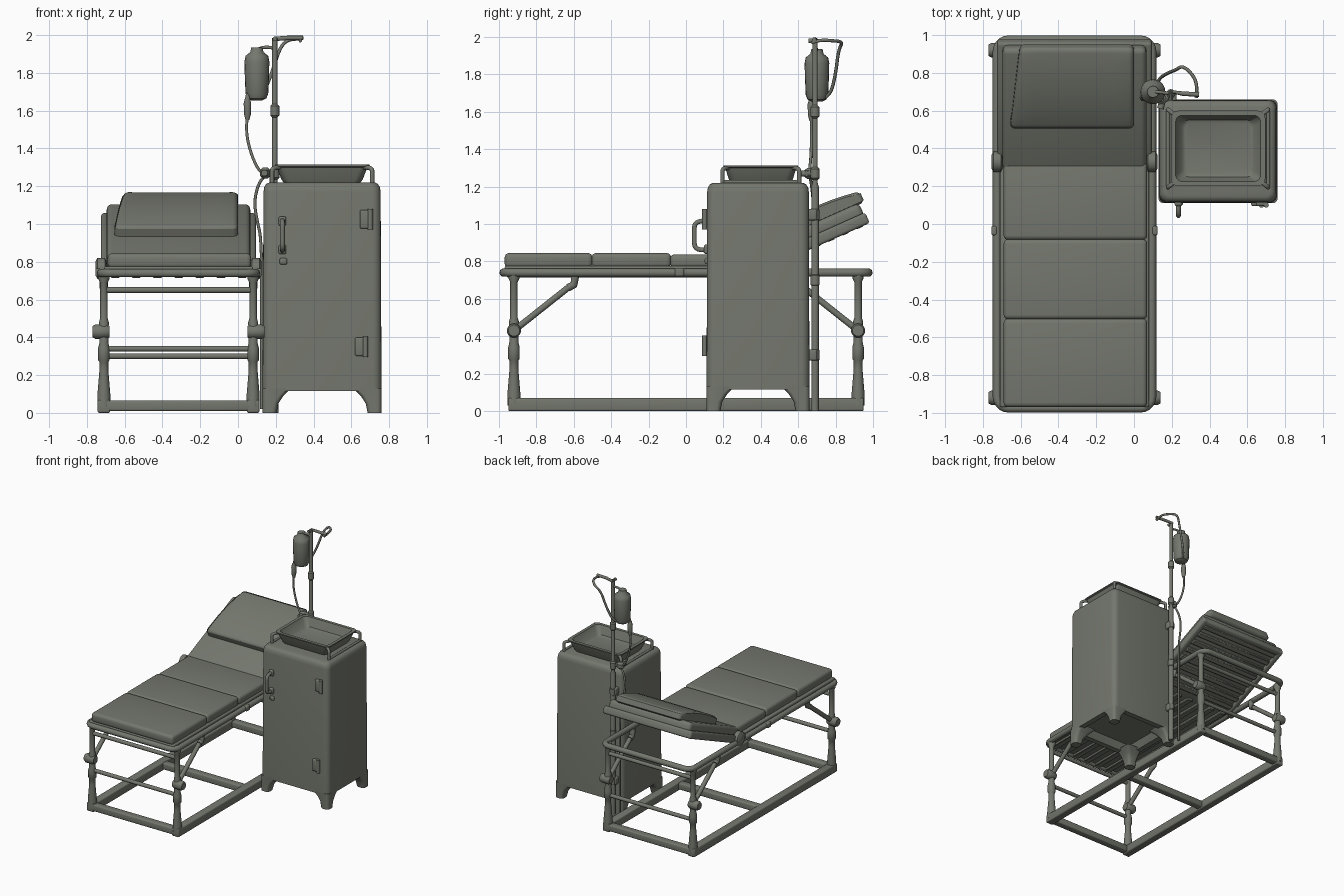
import bpy, bmesh, math
from mathutils import Matrix, Vector

mat = bpy.data.materials.new("olive grey")
mat.diffuse_color = (0.175, 0.185, 0.155, 1)


def finish(name, bm):
    bmesh.ops.remove_doubles(bm, verts=bm.verts, dist=1e-5)
    bmesh.ops.recalc_face_normals(bm, faces=bm.faces)
    me = bpy.data.meshes.new(name)
    bm.to_mesh(me)
    bm.free()
    me.materials.append(mat)
    ob = bpy.data.objects.new(name, me)
    bpy.context.collection.objects.link(ob)
    return ob


def box(name, lo, hi, bevel=0.01, seg=3, matrix=None, warp=None):
    """Bevelled box between two corners, optionally warped and placed by a matrix."""
    lo, hi = Vector(lo), Vector(hi)
    bm = bmesh.new()
    bmesh.ops.create_cube(bm, size=1)
    for v in bm.verts:
        v.co = (lo + hi) / 2 + Vector(a * b for a, b in zip(v.co, hi - lo))
    if warp:
        bmesh.ops.subdivide_edges(bm, edges=bm.edges[:], cuts=5, use_grid_fill=True)
        for v in bm.verts:
            v.co = warp(v.co)
    if bevel:
        edges = [e for e in bm.edges if e.calc_face_angle(0) > 1.0]
        bmesh.ops.bevel(bm, geom=edges, offset=bevel, segments=seg, profile=0.5, affect='EDGES')
    if matrix:
        bm.transform(matrix)
    return finish(name, bm)


def ring(cx, cy, hx, hy, r, n=5):
    pts = []
    for i, (sx, sy) in enumerate([(1, 1), (-1, 1), (-1, -1), (1, -1)]):
        for k in range(n + 1):
            a = math.pi / 2 * (i + k / n)
            pts.append((cx + sx * (hx - r) + r * math.cos(a), cy + sy * (hy - r) + r * math.sin(a)))
    return pts


def loft(name, loops, matrix=None):
    """Skin rounded-rectangle loops (cx, cy, half x, half y, radius, z)."""
    bm = bmesh.new()
    rows = [[bm.verts.new((x, y, l[5])) for x, y in ring(*l[:5])] for l in loops]
    for a, b in zip(rows, rows[1:]):
        for i in range(len(a)):
            j = (i + 1) % len(a)
            bm.faces.new((a[i], a[j], b[j], b[i]))
    bm.faces.new(rows[0][::-1])
    bm.faces.new(rows[-1])
    if matrix:
        bm.transform(matrix)
    return finish(name, bm)


def lathe(name, x, y, prof, matrix=None):
    return loft(name, [(x, y, r, r, r, z) for r, z in prof], matrix)


def tube(name, pts, r, smooth=False, cyclic=False):
    cu = bpy.data.curves.new(name, 'CURVE')
    cu.dimensions = '3D'
    cu.bevel_depth, cu.bevel_resolution, cu.use_fill_caps = r, 3, True
    sp = cu.splines.new('NURBS' if smooth else 'POLY')
    sp.points.add(len(pts) - 1)
    for p, c in zip(sp.points, pts):
        p.co = (*c, 1)
    if smooth:
        sp.order_u, sp.use_endpoint_u, sp.resolution_u = 3, True, 6
    sp.use_cyclic_u = cyclic
    cu.materials.append(mat)
    ob = bpy.data.objects.new(name, cu)
    bpy.context.collection.objects.link(ob)


CX, LX, RX = -0.315, -0.71, 0.08      # bed centre and leg columns

# bed frame: top rail loop, floor frame with cross bar
tube("top_rail", [(x, y, 0.74) for x, y in ring(CX, 0, 0.41, 0.975, 0.06)], 0.023, cyclic=True)
for x in (LX, RX):
    box("floor_side_rail", (x - 0.033, -0.95, 0), (x + 0.033, 0.95, 0.07))
for y in (-0.92, 0, 0.92):
    box("floor_cross_rail", (LX, y - 0.03, 0.01), (RX, y + 0.03, 0.065))

# legs, sleeves, pivot knobs, braces
for x, out in ((LX, -1), (RX, 1)):
    for s in (-1, 1):
        y = 0.92 * s
        lathe("leg", x, y, [(0.035, 0.03), (0.034, 0.1), (0.024, 0.22), (0.024, 0.27), (0.031, 0.28),
                            (0.031, 0.34), (0.024, 0.37), (0.026, 0.48), (0.02, 0.5), (0.02, 0.69),
                            (0.03, 0.71), (0.03, 0.74)])
        turn = Matrix.Translation((x, y, 0.43)) @ Matrix.Rotation(out * math.pi / 2, 4, 'Y')
        lathe("leg_knob", 0, 0, [(0.03, -0.03), (0.038, -0.015), (0.038, 0.045), (0.03, 0.06)], turn)
        top = (x, s * 0.63, 0.66)
        tube("brace", [(x, y, 0.43), top], 0.018)
        tube("brace_bracket", [top, (x, s * 0.6, 0.675), (x, s * 0.59, 0.73)], 0.022)
    # backrest hinge and side stud
    lathe("backrest_hinge", 0, 0, [(0.035, -0.03), (0.055, -0.02), (0.055, 0.02), (0.035, 0.03)],
          Matrix.Translation((x + out * 0.015, 0.33, 0.765)) @ Matrix.Rotation(math.pi / 2, 4, 'Y'))
    box("side_stud", (x + out * 0.03 - 0.015, -0.06, 0.72), (x + out * 0.03 + 0.015, -0.01, 0.765))
for y, zs in ((-0.92, (0.65, 0.34)), (0.92, (0.65, 0.30))):
    for z in zs:
        tube("end_bar", [(LX, y, z), (RX, y, z)], 0.016)

# seat board, slats below and cushions
box("seat_board", (-0.71, -0.97, 0.735), (0.08, 0.33, 0.775))
for i in range(7):
    x = -0.65 + i * 0.112
    box("seat_slat", (x - 0.025, -0.96, 0.715), (x + 0.025, 0.32, 0.74), 0.005, 1)
for y0, y1, z in ((-0.97, -0.5, 0.845), (-0.505, -0.08, 0.845), (-0.085, 0.33, 0.838)):
    box("seat_cushion", (-0.69, y0, 0.765), (0.07, y1, z), 0.025, 4)

# raised backrest built flat, then tilted about the hinge
tilt = Matrix.Translation((CX, 0.33, 0.75)) @ Matrix.Rotation(math.radians(24), 4, 'X')
box("backrest_board", (-0.41, -0.02, -0.012), (0.41, 0.7, 0.022), 0.015, 3, tilt)
for i in range(8):
    u = 0.06 + i * 0.083
    box("backrest_slat", (-0.36, u - 0.022, -0.035), (0.36, u + 0.022, -0.005), 0.006, 1, tilt)
for s in (-1, 1):
    box("backrest_side_rail", (s * 0.385 - 0.025, -0.02, -0.032), (s * 0.385 + 0.025, 0.7, 0.03), 0.015, 3, tilt)
box("backrest_top_rail", (-0.4, 0.65, -0.032), (0.4, 0.7, 0.03), 0.015, 3, tilt)
box("backrest_cushion", (-0.38, -0.02, 0.01), (0.38, 0.69, 0.09), 0.028, 4, tilt)


def plump(c):
    # widen the lower left and swell the top surface
    u = (c.y - 0.25) / 0.47
    x = c.x - (0.05 * (1 - u) if c.x < 0 else 0) * abs(c.x) / 0.29
    z = c.z + (0.022 * math.sin(math.pi * u) if c.z > 0.12 else 0)
    return Vector((x, c.y, z))


box("pillow", (-0.29, 0.25, 0.08), (0.315, 0.72, 0.145), 0.028, 4, tilt, plump)

# cabinet with recessed underside and tapered feet
KX, KY = 0.445, 0.385
loft("cabinet_body", [(KX, KY, 0.24, 0.2, 0.03, 0.17), (KX, KY, 0.27, 0.23, 0.03, 0.115),
                      (KX, KY, 0.315, 0.275, 0.045, 0.115), (KX, KY, 0.31, 0.272, 0.045, 1.17),
                      (KX, KY, 0.306, 0.268, 0.045, 1.195), (KX, KY, 0.295, 0.257, 0.04, 1.213),
                      (KX, KY, 0.278, 0.24, 0.03, 1.22)])
for sx in (-1, 1):
    for sy in (-1, 1):
        def foot(h, z):
            return (KX + sx * (0.315 - h), KY + sy * (0.275 - h), h, h, 0.025, z)
        loft("cabinet_foot", [foot(0.037, 0), foot(0.042, 0.05), foot(0.055, 0.09), foot(0.075, 0.13)])

# door handle and hinges
tube("door_handle", [(0.235, 0.13, 1.015), (0.235, 0.045, 1.025), (0.235, 0.045, 0.94),
                     (0.235, 0.045, 0.85), (0.235, 0.13, 0.865)], 0.013, True)
for z in (0.865, 1.015):
    box("handle_mount", (0.215, 0.095, z - 0.025), (0.255, 0.12, z + 0.025))
box("door_latch", (0.22, 0.1, 0.785), (0.26, 0.12, 0.82))
for x, z in ((0.675, 1.025), (0.65, 0.35)):
    box("door_hinge", (x - 0.03, 0.095, z - 0.05), (x + 0.03, 0.13, z + 0.05))
    tube("hinge_pin", [(x + 0.025, 0.1, z - 0.055), (x + 0.025, 0.1, z + 0.055)], 0.014)

# basin and its corner holders
BY = 0.4
loft("basin", [(KX, BY, 0.2, 0.16, 0.04, 1.215), (KX, BY, 0.215, 0.17, 0.04, 1.235),
               (KX, BY, 0.24, 0.19, 0.04, 1.3), (KX, BY, 0.25, 0.2, 0.04, 1.305),
               (KX, BY, 0.25, 0.2, 0.04, 1.314), (KX, BY, 0.225, 0.175, 0.035, 1.314),
               (KX, BY, 0.19, 0.15, 0.035, 1.245), (KX, BY, 0.175, 0.135, 0.03, 1.238)])
for sx in (-1, 1):
    ex = KX + sx * 0.265
    for sy in (-1, 1):
        ey = BY + sy * 0.205
        tube("basin_holder", [(ex, ey, 1.2), (ex, ey, 1.26), (ex, ey, 1.3),
                              (ex - sx * 0.04, ey - sy * 0.03, 1.3)], 0.012, True)
    tube("basin_side_rod", [(ex, BY - 0.205, 1.225), (ex, BY + 0.205, 1.225)], 0.01)

# drip stand: pole, collars, clamp, top hook
PX, PY = 0.195, 0.69
lathe("drip_pole", PX, PY, [(0.02, 0), (0.02, 1.2), (0.014, 1.22), (0.014, 1.985)])
for z in (0.3, 0.7, 1.05, 1.27, 1.6):
    lathe("pole_collar", PX, PY, [(0.014, z - 0.035), (0.024, z - 0.025), (0.024, z + 0.025), (0.014, z + 0.035)])
for z in (0.3, 1.05):
    box("pole_bracket", (PX - 0.03, 0.64, z - 0.03), (PX + 0.03, 0.7, z + 0.03))
tube("pole_clamp", [(PX, PY, 1.27), (0.15, 0.65, 1.27), (0.14, 0.61, 1.27)], 0.018)
lathe("clamp_knob", 0.145, 0.66, [(0.012, 1.24), (0.028, 1.255), (0.028, 1.285), (0.012, 1.3)])
tube("top_arm", [(PX, 0.655, 1.98), (PX, 0.7, 1.98), (0.26, 0.69, 1.985), (0.345, 0.685, 1.985)], 0.012)
tube("top_hook", [(0.33, 0.67, 1.97), (0.335, 0.72, 1.985), (0.32, 0.78, 1.98), (0.26, 0.84, 1.975),
                  (0.22, 0.815, 1.93), (0.18, 0.8, 1.8), (0.13, 0.77, 1.68), (0.11, 0.72, 1.665)], 0.009, True)
tube("bag_hanger", [(0.1, 0.7, 1.92), (0.13, 0.7, 1.945), (PX, PY, 1.93)], 0.009, True)

# drip bag, drip chamber and tubing
lathe("drip_bag", 0.1, 0.7, [(0.03, 1.655), (0.05, 1.665), (0.06, 1.69), (0.064, 1.78), (0.066, 1.86),
                             (0.06, 1.89), (0.035, 1.91), (0.03, 1.935)])
lathe("drip_chamber", 0.05, 0.67, [(0.01, 1.55), (0.018, 1.58), (0.02, 1.64), (0.012, 1.67)])
tube("chamber_link", [(0.05, 0.67, 1.66), (0.055, 0.68, 1.7)], 0.012)
tube("drip_tube", [(0.05, 0.67, 1.57), (0.04, 0.67, 1.5), (0.065, 0.67, 1.38), (0.11, 0.66, 1.28),
                   (0.15, 0.66, 1.26), (0.11, 0.67, 1.22), (0.085, 0.68, 1.12), (0.1, 0.69, 1.02),
                   (0.125, 0.7, 0.92), (0.125, 0.7, 0.5), (0.125, 0.7, 0.02)], 0.008, True)

# turn tubes into meshes and smooth everything
bpy.ops.object.select_all(action='SELECT')
bpy.context.view_layer.objects.active = bpy.data.objects["top_rail"]
bpy.ops.object.convert(target='MESH')
bpy.ops.object.shade_smooth_by_angle(angle=math.radians(40))
